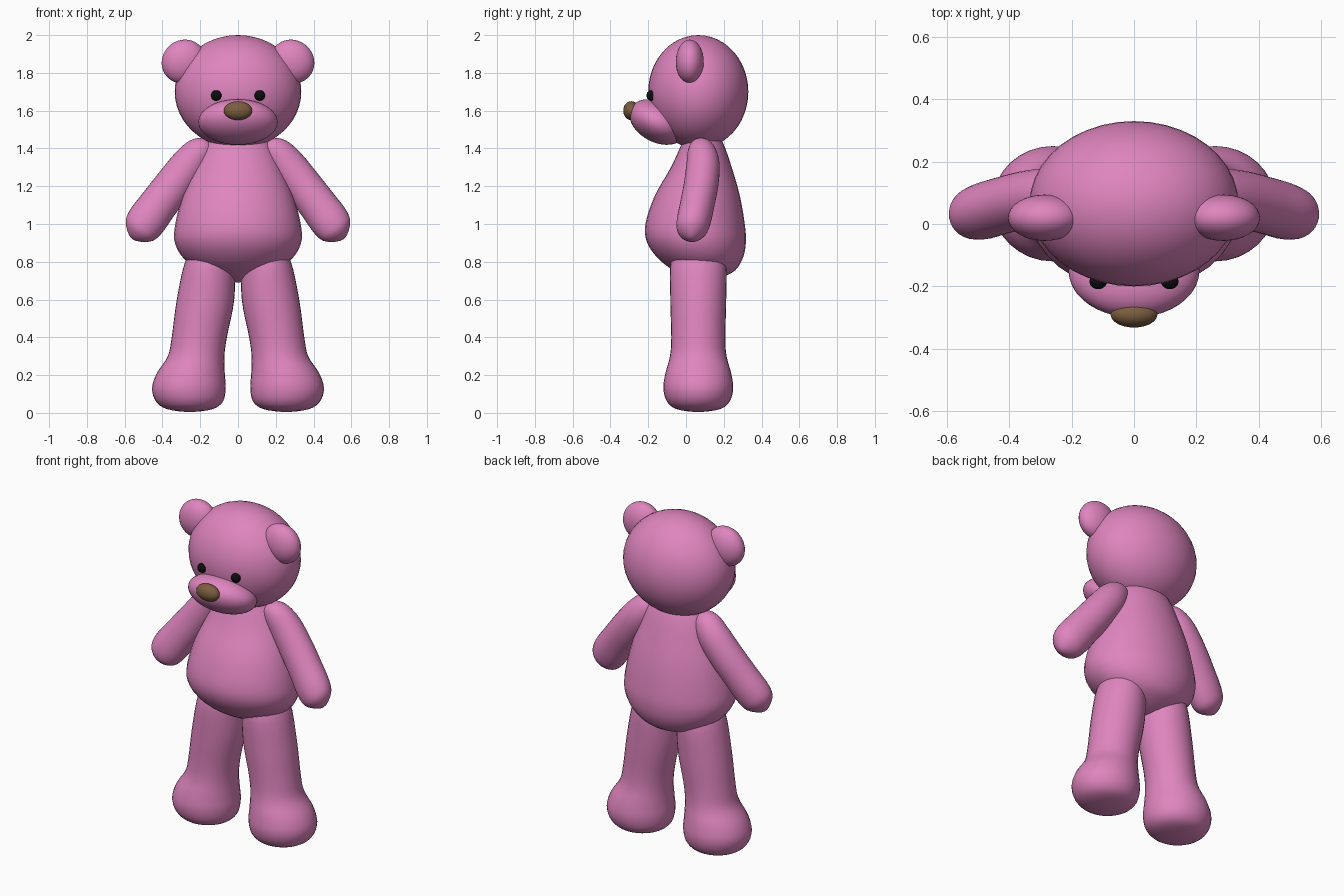
import bpy, bmesh, math
from mathutils import Matrix

cube = bpy.data.objects.get("Cube")
if cube:
    bpy.data.objects.remove(cube, do_unlink=True)


def material(name, rgb):
    m = bpy.data.materials.new(name)
    m.use_nodes = True
    m.diffuse_color = (*rgb, 1)
    bsdf = m.node_tree.nodes["Principled BSDF"]
    bsdf.inputs["Base Color"].default_value = (*rgb, 1)
    bsdf.inputs["Roughness"].default_value = 0.7
    return m


PINK = material("pink plush", (0.74, 0.235, 0.52))
BROWN = material("nose brown", (0.20, 0.11, 0.05))
BLACK = material("eye black", (0.004, 0.004, 0.004))


def finish(name, bm, mat):
    bmesh.ops.recalc_face_normals(bm, faces=bm.faces)
    for f in bm.faces:
        f.smooth = True
    mesh = bpy.data.meshes.new(name)
    bm.to_mesh(mesh)
    bm.free()
    mesh.materials.append(mat)
    obj = bpy.data.objects.new(name, mesh)
    bpy.context.collection.objects.link(obj)
    return obj


def ellipsoid(name, centre, radii, mat, tilt_x=0, tilt_y=0):
    bm = bmesh.new()
    bmesh.ops.create_uvsphere(bm, u_segments=40, v_segments=24, radius=1)
    turn = Matrix.Rotation(math.radians(tilt_y), 4, 'Y') @ Matrix.Rotation(math.radians(tilt_x), 4, 'X')
    bm.transform(Matrix.Translation(centre) @ turn @ Matrix.Diagonal((*radii, 1)))
    return finish(name, bm, mat)


def spline(rows, steps):
    """Smooth rows of (x, y, z, rx, ry); the radii mirror past each pole to round it."""
    def past(r):
        return (*r[:3], -r[3], -r[4])
    pts = [past(rows[1])] + rows + [past(rows[-2])]
    out = []
    for a, b, c, d in zip(pts, pts[1:], pts[2:], pts[3:]):
        for i in range(steps):
            t = i / steps
            out.append([q + t / 2 * (r - p + t * (2 * p - 5 * q + 4 * r - s + t * (3 * (q - r) + s - p)))
                        for p, q, r, s in zip(a, b, c, d)])
    return out + [list(rows[-1])]


def loft(name, rows, mat, tilt=0, side=1, sides=32, steps=4):
    """Skin of elliptical rings, closed by a pole at each end."""
    rings = spline(rows, steps)
    ct, st = math.cos(math.radians(tilt)), math.sin(math.radians(tilt))
    bm = bmesh.new()
    poles = [bm.verts.new((side * r[0], r[1], r[2])) for r in (rings[0], rings[-1])]
    loops = []
    for x, y, z, rx, ry in rings[1:-1]:
        loop = []
        for k in range(sides):
            a = math.tau * k / sides
            u, v = rx * math.cos(a), ry * math.sin(a)
            loop.append(bm.verts.new((side * (x + u * ct), y + v, z + u * st)))
        loops.append(loop)
    for k in range(sides):
        n = (k + 1) % sides
        bm.faces.new((poles[0], loops[0][k], loops[0][n]))
        bm.faces.new((poles[1], loops[-1][n], loops[-1][k]))
        for p, q in zip(loops, loops[1:]):
            bm.faces.new((p[k], q[k], q[n], p[n]))
    return finish(name, bm, mat)


# Torso: pear shape, belly forward and rump back
torso = [  # height, half width, front y, back y
    (1.50, 0, .085, .085), (1.48, .12, .0, .16), (1.42, .175, -.025, .2),
    (1.30, .23, -.08, .242), (1.15, .293, -.165, .285), (1.0, .332, -.215, .311),
    (.9, .334, -.205, .317), (.81, .28, -.14, .297), (.74, .17, -.04, .24), (.69, 0, .09, .09)]
loft("torso", [(0, (f + b) / 2, z, w, (b - f) / 2) for z, w, f, b in torso], PINK)

# Head and muzzle
ellipsoid("head", (0, .065, 1.70), (.335, .265, .30), PINK)
ellipsoid("muzzle", (0, -.15, 1.54), (.21, .16, .107), PINK, tilt_x=-28)
ellipsoid("nose", (0, -.29, 1.60), (.075, .042, .05), BROWN)

arm = [
    (.155, .08, 1.445, 0, 0), (.17, .08, 1.425, .05, .05), (.205, .085, 1.385, .08, .075),
    (.26, .09, 1.315, .095, .088), (.34, .08, 1.21, .1, .092), (.42, .06, 1.105, .102, .092),
    (.49, .04, 1.01, .104, .09), (.53, .032, .955, .08, .07), (.56, .03, .92, 0, 0)]

leg = [  # height, centre x, half width, half depth
    (.90, .14, 0, 0), (.88, .14, .08, .09), (.80, .15, .13, .145), (.6, .172, .152, .148),
    (.4, .205, .146, .143), (.3, .222, .150, .150), (.21, .25, .180, .174), (.13, .26, .195, .185),
    (.06, .257, .177, .166), (.02, .255, .12, .115), (.005, .255, 0, 0)]

# Paired parts
for label, s in (("left", 1), ("right", -1)):
    ellipsoid(f"{label}_ear", (s * .287, .02, 1.86), (.12, .074, .113), PINK, tilt_y=s * 40)
    ellipsoid(f"{label}_eye", (s * .115, -.185, 1.68), (.028, .024, .028), BLACK)
    loft(f"{label}_arm", arm, PINK, tilt=37, side=s)
    loft(f"{label}_leg", [(x, .065, z, w, d) for z, x, w, d in leg], PINK, side=s)
